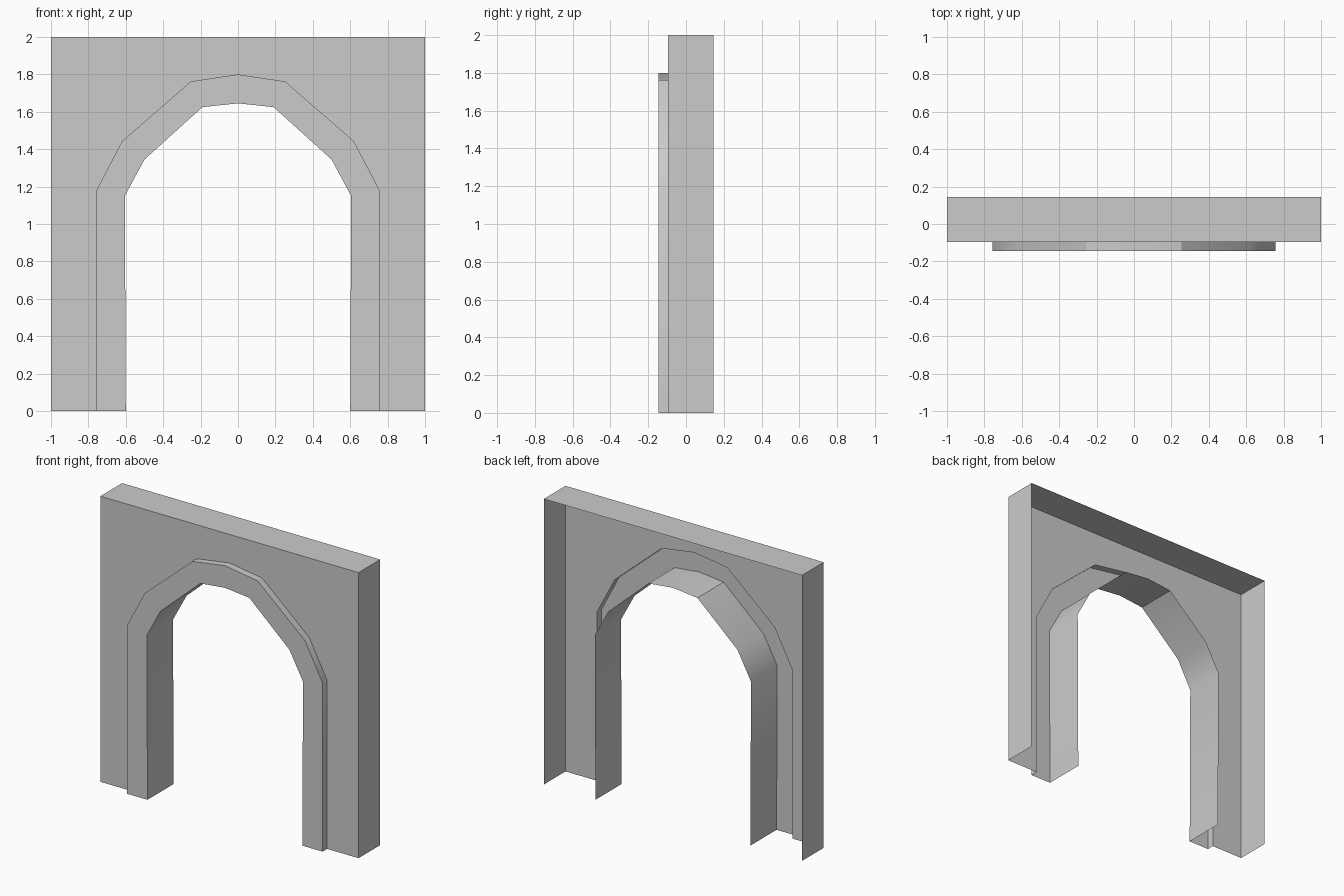
import bpy, bmesh
from math import radians

if "Cube" in bpy.data.objects:
    bpy.data.objects.remove(bpy.data.objects["Cube"])

FRONT, WALL, BACK = -0.145, -0.095, 0.145


def mirrored(half):
    """Left half profile (ending on or before x=0) -> full profile, left to right."""
    return half + [(-x, z) for x, z in reversed(half) if x < 0]


inner = mirrored([(-0.60, 0), (-0.605, 1.15), (-0.50, 1.345), (-0.19, 1.625), (0, 1.645)])
outer = mirrored([(-0.757, 0), (-0.757, 1.18), (-0.62, 1.442), (-0.253, 1.762), (0, 1.80)])
frame = mirrored([(-1, 0), (-1, 2)])


def row(bm, profile, y):
    return [bm.verts.new((x, y, z)) for x, z in profile]


def strip(bm, a, b):
    for i in range(len(a) - 1):
        bm.faces.new((a[i], a[i + 1], b[i + 1], b[i]))


def finish(name, bm):
    mesh = bpy.data.meshes.new(name)
    bm.to_mesh(mesh)
    bm.free()
    ob = bpy.data.objects.new(name, mesh)
    bpy.context.collection.objects.link(ob)
    bpy.ops.object.select_all(action='DESELECT')
    ob.select_set(True)
    bpy.context.view_layer.objects.active = ob
    bpy.ops.object.shade_smooth_by_angle(angle=radians(30))


# Wall shell: front sheet around the arch plus sides and top, open at back and base
bm = bmesh.new()
hole = row(bm, outer, WALL)
edge = row(bm, frame, WALL)
bm.faces.new(hole + edge[::-1])
strip(bm, edge, row(bm, frame, BACK))
finish("wall", bm)

# Arch trim: raised rim, front band and the reveal running through to the back
bm = bmesh.new()
rim = row(bm, outer, FRONT)
lip = row(bm, inner, FRONT)
strip(bm, rim, row(bm, outer, WALL))
strip(bm, lip, rim)
strip(bm, row(bm, inner, BACK), lip)
finish("arch_trim", bm)
